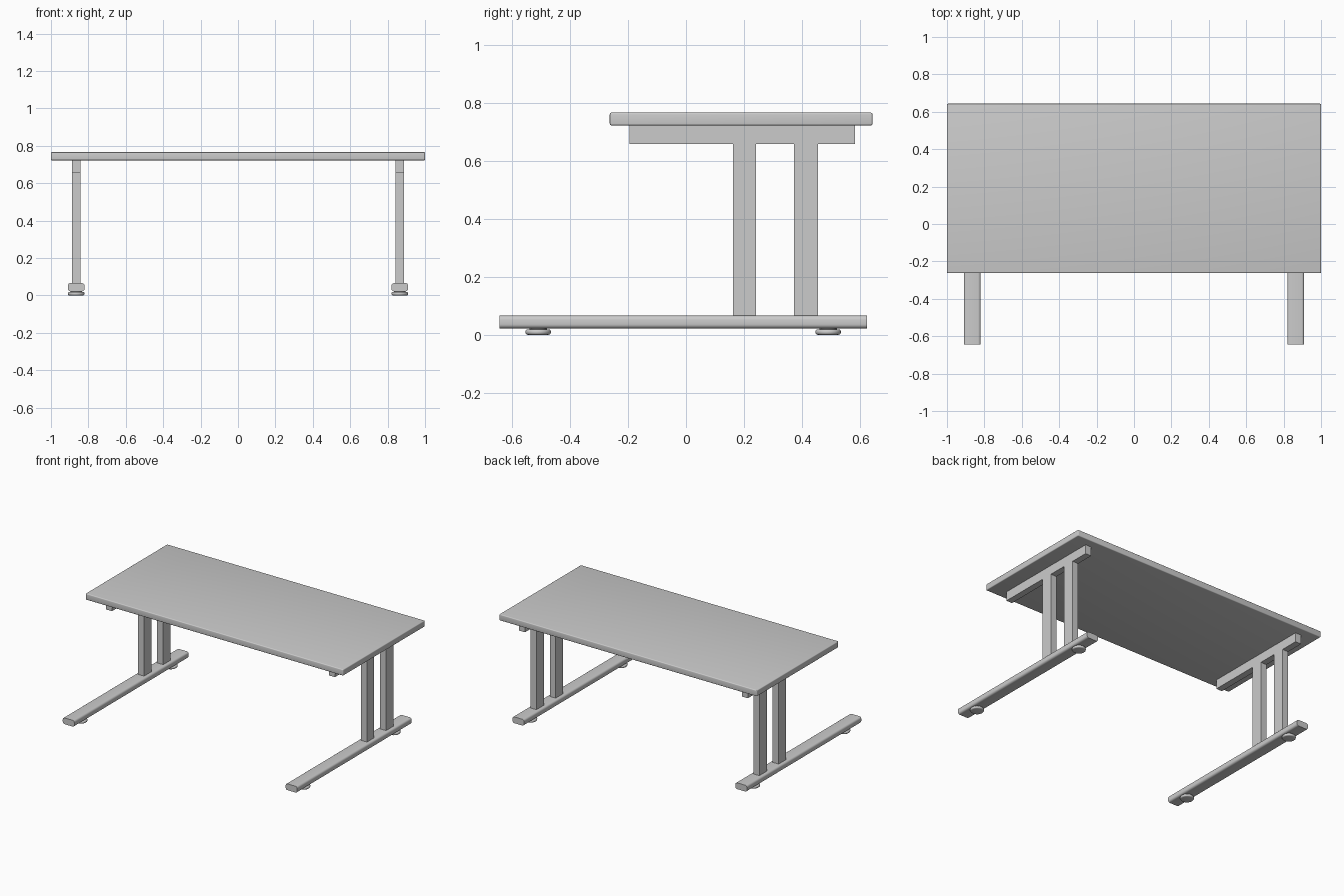
import bpy, bmesh
from mathutils import Matrix

cube = bpy.data.objects.get("Cube")
if cube:
    bpy.data.objects.remove(cube, do_unlink=True)

grey = bpy.data.materials.new("plain_grey")
grey.use_nodes = True
GREY = (0.6, 0.6, 0.6, 1)
grey.diffuse_color = GREY
grey.node_tree.nodes["Principled BSDF"].inputs["Base Color"].default_value = GREY


def finish(name, bm):
    mesh = bpy.data.meshes.new(name)
    bm.to_mesh(mesh)
    bm.free()
    mesh.materials.append(grey)
    obj = bpy.data.objects.new(name, mesh)
    bpy.context.collection.objects.link(obj)
    bpy.ops.object.select_all(action="DESELECT")
    obj.select_set(True)
    bpy.context.view_layer.objects.active = obj
    bpy.ops.object.shade_smooth_by_angle(angle=0.6)
    return obj


def box(name, x, y, z, bevel=0, lengthwise=False):
    """Box from (min, max) ranges, with all or only the y-running edges rounded."""
    bm = bmesh.new()
    bmesh.ops.create_cube(bm, size=1)
    for v in bm.verts:
        v.co = [lo + (c + 0.5) * (hi - lo) for c, (lo, hi) in zip(v.co, (x, y, z))]
    if bevel:
        edges = [e for e in bm.edges if not lengthwise
                 or abs(e.verts[0].co.y - e.verts[1].co.y) > 0.01]
        bmesh.ops.bevel(bm, geom=edges, offset=bevel, segments=4,
                        profile=0.5, affect="EDGES")
    return finish(name, bm)


def glide(name, x, y):
    """Round floor pad with a softened rim."""
    bm = bmesh.new()
    bmesh.ops.create_cone(bm, cap_ends=True, segments=32, radius1=0.044,
                          radius2=0.044, depth=0.019,
                          matrix=Matrix.Translation((x, y, 0.0095)))
    rims = [e for e in bm.edges if abs(e.verts[0].co.z - e.verts[1].co.z) < 0.001]
    bmesh.ops.bevel(bm, geom=rims, offset=0.008, segments=3,
                    profile=0.5, affect="EDGES")
    # stem joining the pad to the foot bar
    bmesh.ops.create_cone(bm, cap_ends=True, segments=24, radius1=0.03,
                          radius2=0.03, depth=0.012,
                          matrix=Matrix.Translation((x, y, 0.02)))
    return finish(name, bm)


# Table top
box("table_top", (-1, 1), (-0.263, 0.643), (0.722, 0.766), 0.006)

# Leg frames, one at each end
for side, x in (("right", -0.865), ("left", 0.865)):
    slim = (x - 0.023, x + 0.023)
    box(side + "_top_rail", slim, (-0.195, 0.583), (0.658, 0.722))
    box(side + "_front_leg", slim, (0.162, 0.242), (0.06, 0.658))
    box(side + "_back_leg", slim, (0.373, 0.455), (0.06, 0.658))
    box(side + "_foot_bar", (x - 0.045, x + 0.045), (-0.643, 0.624),
        (0.022, 0.066), 0.014, lengthwise=True)
    glide(side + "_front_glide", x, -0.51)
    glide(side + "_back_glide", x, 0.49)
